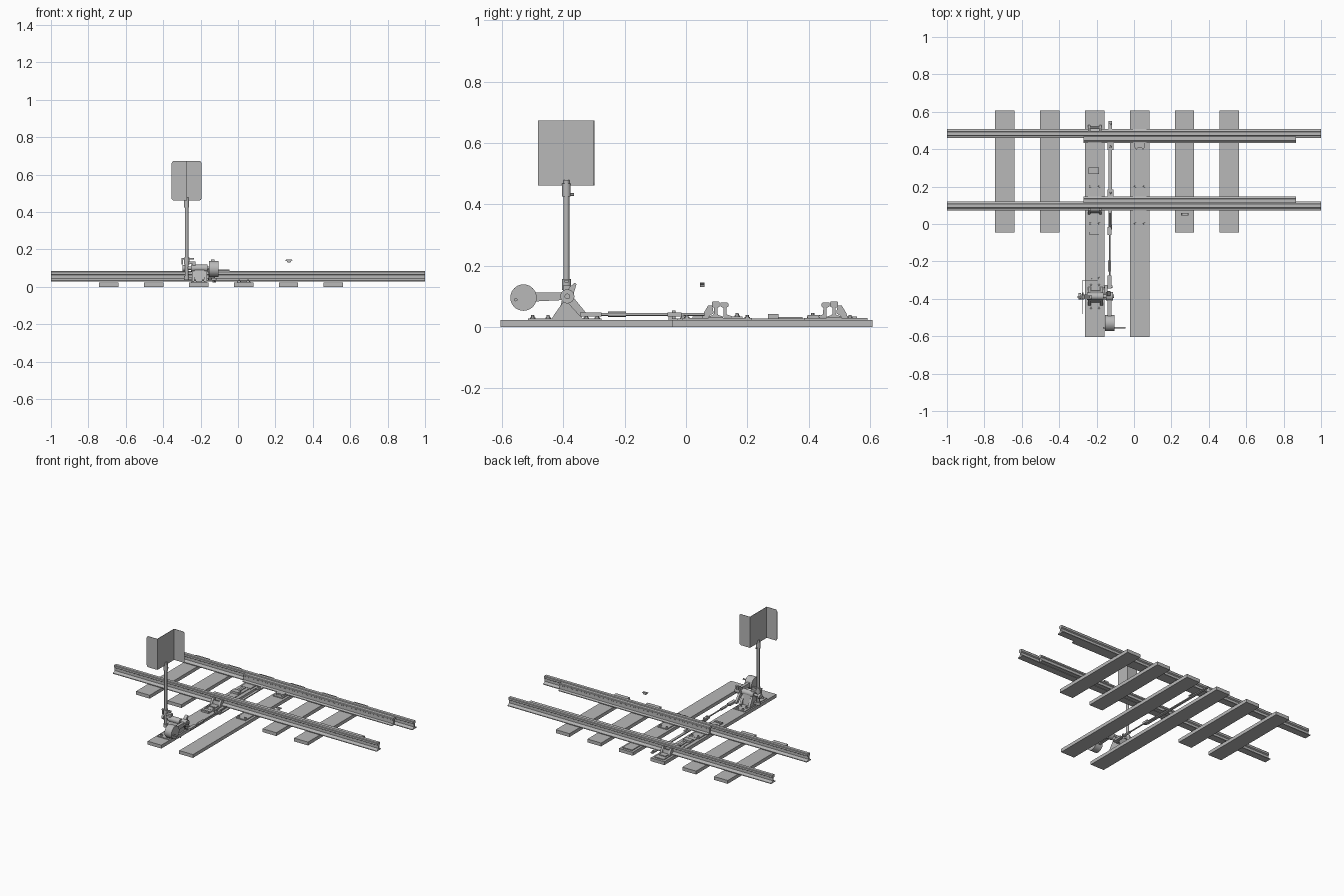
import bpy, bmesh, math
from mathutils import Vector

mat = bpy.data.materials.new("steel grey")
mat.diffuse_color = (0.48, 0.48, 0.48, 1)


def finish(name, bm, smooth=False):
    bmesh.ops.recalc_face_normals(bm, faces=bm.faces[:])
    me = bpy.data.meshes.new(name)
    bm.to_mesh(me)
    bm.free()
    me.materials.append(mat)
    ob = bpy.data.objects.new(name, me)
    bpy.context.collection.objects.link(ob)
    if smooth:
        bpy.context.view_layer.objects.active = ob
        ob.select_set(True)
        bpy.ops.object.shade_smooth_by_angle(angle=math.radians(35))
        ob.select_set(False)
    return ob


def prism(name, pts, a, b, axis="x", smooth=False):
    """Extrude a profile from a to b: (y,z) along x, (x,z) along y, (x,y) along z."""
    put = {"x": lambda p, t: (t, p[0], p[1]), "y": lambda p, t: (p[0], t, p[1]),
           "z": lambda p, t: (p[0], p[1], t)}[axis]
    bm = bmesh.new()
    v0 = [bm.verts.new(put(p, a)) for p in pts]
    v1 = [bm.verts.new(put(p, b)) for p in pts]
    bm.faces.new(v0)
    bm.faces.new(v1)
    for i in range(len(pts)):
        j = (i + 1) % len(pts)
        bm.faces.new((v0[i], v0[j], v1[j], v1[i]))
    return finish(name, bm, smooth)


def box(name, x0, x1, y0, y1, z0, z1):
    return prism(name, [(x0, y0), (x1, y0), (x1, y1), (x0, y1)], z0, z1, "z")


def rod(name, p, q, r, r2=None, seg=24):
    p, q = Vector(p), Vector(q)
    d = q - p
    bm = bmesh.new()
    bmesh.ops.create_cone(bm, cap_ends=True, segments=seg, radius1=r,
                          radius2=r if r2 is None else r2, depth=d.length)
    bm.transform(d.to_track_quat("Z", "Y").to_matrix().to_4x4())
    bmesh.ops.translate(bm, verts=bm.verts[:], vec=(p + q) / 2)
    return finish(name, bm, True)


def bolt(name, x, y, z):
    rod(name + "_washer", (x, y, z), (x, y, z + 0.003), 0.009, seg=16)
    rod(name + "_head", (x, y, z + 0.003), (x, y, z + 0.011), 0.006, 0.005, seg=6)


def sides(pts):
    """The near profile and its mirror across the track centre line."""
    return [("near", pts), ("far", [(0.58 - y, z) for y, z in pts])]


# Ties: four short, two long head ties
for i in range(6):
    x = -0.69 + 0.24 * i
    box(f"tie_{i+1}", x - 0.052, x + 0.052, -0.605 if i in (2, 3) else -0.045, 0.608, 0, 0.023)

# Stock rails
half = [(0.024, 0.029), (0.024, 0.034), (0.009, 0.039), (0.005, 0.044), (0.005, 0.062),
        (0.013, 0.067), (0.013, 0.080), (0.010, 0.084)]
stock = [(0.097 + d, z) for d, z in half] + [(0.097 - d, z) for d, z in reversed(half)]
for side, pts in sides(stock):
    prism(f"{side}_stock_rail", pts, -1, 1)

# Switch point rails inside the stock rails
point = [(0.122, 0.031), (0.148, 0.031), (0.148, 0.036), (0.133, 0.041), (0.132, 0.063),
         (0.138, 0.067), (0.138, 0.076), (0.134, 0.080), (0.112, 0.080), (0.112, 0.067), (0.122, 0.062)]
for side, pts in sides(point):
    prism(f"{side}_point_rail", pts, -0.27, 0.865)

# Rail braces on the outside, with cheeks and feet
brace = [(0.052, 0.029), (0.057, 0.045), (0.072, 0.070), (0.086, 0.070), (0.090, 0.045), (0.076, 0.036), (0.076, 0.029)]
for side, pts in sides(brace):
    for x in (-0.24, -0.18):
        prism(f"{side}_brace_rib", pts, x - 0.007, x + 0.007)
for side, pts in sides([(0.06, 0.029), (0.066, 0.058), (0.072, 0.058), (0.07, 0.029)]):
    prism(f"{side}_brace_wall", pts, -0.24, -0.18)
for side, pts in sides([(0.022, 0.027), (0.022, 0.035), (0.058, 0.035), (0.058, 0.027)]):
    prism(f"{side}_brace_foot", pts, -0.235, -0.185)

# Gauge plate, slide plates and their bolts
box("gauge_plate", -0.237, -0.183, -0.055, 0.59, 0.022, 0.0275)
for x in (-0.21, 0.03):
    for side, pts in sides([(-0.012, 0.022), (-0.012, 0.029), (0.215, 0.029), (0.215, 0.022)]):
        if side == "near":
            prism(f"{side}_slide_plate", pts, x - 0.036, x + 0.036)
        else:
            prism(f"{side}_slide_plate", [(max(y, 0.385), z) for y, z in pts], x - 0.036, x + 0.036)
    for dx in (-0.024, 0.024):
        for y in (0.003, 0.2):
            bolt("plate_bolt", x + dx, y, 0.029)
box("gauge_block", -0.243, -0.188, 0.268, 0.302, 0.027, 0.042)
box("gauge_bar", -0.22, -0.205, 0.30, 0.38, 0.027, 0.033)
box("gauge_plate_stop", -0.24, -0.186, -0.057, -0.043, 0.022, 0.034)
prism("heel_block", [(0.002, 0.437), (0.002, 0.412), (0.012, 0.396), (0.022, 0.41),
                     (0.038, 0.41), (0.048, 0.396), (0.058, 0.412), (0.058, 0.437)], 0.029, 0.04, "z")

# Switch rod under the rails with clips to the points
box("switch_rod", -0.135, -0.117, -0.03, 0.552, 0.022, 0.0285)
for y0, y1 in ((0.148, 0.185), (0.395, 0.432)):
    box("point_clip", -0.143, -0.109, y0, y1, 0.0285, 0.035)
    bolt("clip_bolt", -0.126, (y0 + y1) / 2, 0.035)
for y in (0.535, -0.01):
    bolt("switch_rod_bolt", -0.126, y, 0.0285)

# Connecting rod with turnbuckle and clevises
X = -0.13
rod("connecting_rod", (X, -0.33, 0.041), (X, 0.06, 0.041), 0.0045, seg=16)
rod("turnbuckle", (X, -0.255, 0.041), (X, -0.195, 0.041), 0.009, seg=6)
for y0, y1 in ((-0.345, -0.275), (-0.06, -0.015)):
    box("clevis", X - 0.011, X + 0.011, y0, y1, 0.034, 0.048)
rod("clevis_pin", (X, -0.04, 0.026), (X, -0.04, 0.054), 0.006, seg=16)

# Switch stand base plate and pedestal
box("stand_plate", -0.252, -0.168, -0.515, -0.275, 0.022, 0.028)
for x in (-0.23, -0.187):
    for y in (-0.5, -0.45, -0.325, -0.29):
        bolt("stand_bolt", x, y, 0.028)
pedestal = [(-0.437, 0.028), (-0.43, 0.04), (-0.402, 0.08), (-0.395, 0.112),
            (-0.375, 0.112), (-0.368, 0.08), (-0.345, 0.04), (-0.338, 0.028)]
for x in (-0.238, -0.174):
    prism("pedestal_cheek", pedestal, x - 0.008, x + 0.008)
prism("pedestal_core", [(-0.42, 0.028), (-0.40, 0.105), (-0.37, 0.105), (-0.355, 0.028)], -0.232, -0.18)

# Horizontal shaft, hubs and throw arm
HY, HZ = -0.387, 0.1
rod("shaft", (-0.292, HY, HZ), (-0.108, HY, HZ), 0.009)
rod("stand_hub", (-0.25, HY, HZ), (-0.162, HY, HZ), 0.02)
rod("lever_hub", (-0.15, HY, HZ), (-0.113, HY, HZ), 0.023)
prism("throw_arm", [(-0.405, 0.1), (-0.37, 0.1), (-0.325, 0.045), (-0.325, 0.034), (-0.345, 0.034)], -0.157, -0.143)
rod("throw_pin", (-0.16, -0.335, 0.041), (-0.116, -0.335, 0.041), 0.006, seg=16)
prism("lever_latch", [(-0.395, 0.105), (-0.38, 0.13), (-0.362, 0.145), (-0.357, 0.14), (-0.366, 0.11), (-0.37, 0.085)],
      -0.145, -0.125)

# Throw lever with counterweight and handle
prism("throw_lever", [(-0.40, 0.113), (-0.40, 0.088), (-0.44, 0.086), (-0.50, 0.083),
                      (-0.50, 0.113), (-0.44, 0.113)], -0.141, -0.121)
rod("counterweight", (-0.156, -0.53, 0.096), (-0.104, -0.53, 0.096), 0.043, seg=40)
rod("handle", (-0.165, -0.555, 0.089), (-0.045, -0.555, 0.089), 0.005, seg=16)

# Mast, its bearings and crank
MX, MY = -0.275, -0.39
rod("mast", (MX, MY, 0.04), (MX, MY, 0.48), 0.0095)
rod("mast_collar", (MX, MY, 0.12), (MX, MY, 0.156), 0.015)
rod("mast_foot", (MX, MY, 0.036), (MX, MY, 0.058), 0.014)
rod("shaft_knob", (-0.298, HY, HZ), (-0.284, HY, HZ), 0.017, seg=12)
box("upper_mast_bracket", MX, -0.228, MY - 0.011, MY + 0.011, 0.122, 0.136)
box("bracket_leg", -0.242, -0.228, MY - 0.011, MY + 0.011, 0.1, 0.136)
box("lower_mast_bracket", MX, -0.235, MY - 0.01, MY + 0.01, 0.038, 0.05)
box("mast_crank", -0.302, -0.235, MY - 0.006, MY + 0.006, 0.145, 0.154)
rod("crank_pin", (-0.298, MY, 0.12), (-0.298, MY, 0.154), 0.005, seg=12)

# Target clamp
rod("target_clamp", (MX, MY, 0.425), (MX, MY, 0.468), 0.014)
rod("clamp_screw", (MX, MY, 0.432), (MX, MY + 0.025, 0.432), 0.005, seg=6)

# Target: a middle plate with one flag folded each way, outer corners rounded
Z0, Z1, R, T = 0.461, 0.673, 0.014, 0.002
box("target_middle", MX - T / 2, MX + T / 2, -0.482, -0.299, Z0, Z1)


def flag(name, x_out, y):
    s = 1 if x_out > MX else -1
    pts = [(MX, Z0)]
    for cz, a0 in ((Z0 + R, -90), (Z1 - R, 0)):
        for k in range(7):
            a = math.radians(a0 + 15 * k)
            pts.append((x_out - s * R + s * R * math.cos(a), cz + R * math.sin(a)))
    pts.append((MX, Z1))
    prism(name, pts, y - T / 2, y + T / 2, "y")


flag("target_left_flag", -0.355, -0.481)
flag("target_right_flag", -0.195, -0.300)

# Small loose lug floating above the near rail
prism("loose_lug", [(0.252, 0.142), (0.256, 0.145), (0.288, 0.145), (0.292, 0.142), (0.284, 0.138),
                    (0.281, 0.131), (0.264, 0.131), (0.261, 0.138)], 0.046, 0.060, "y")
